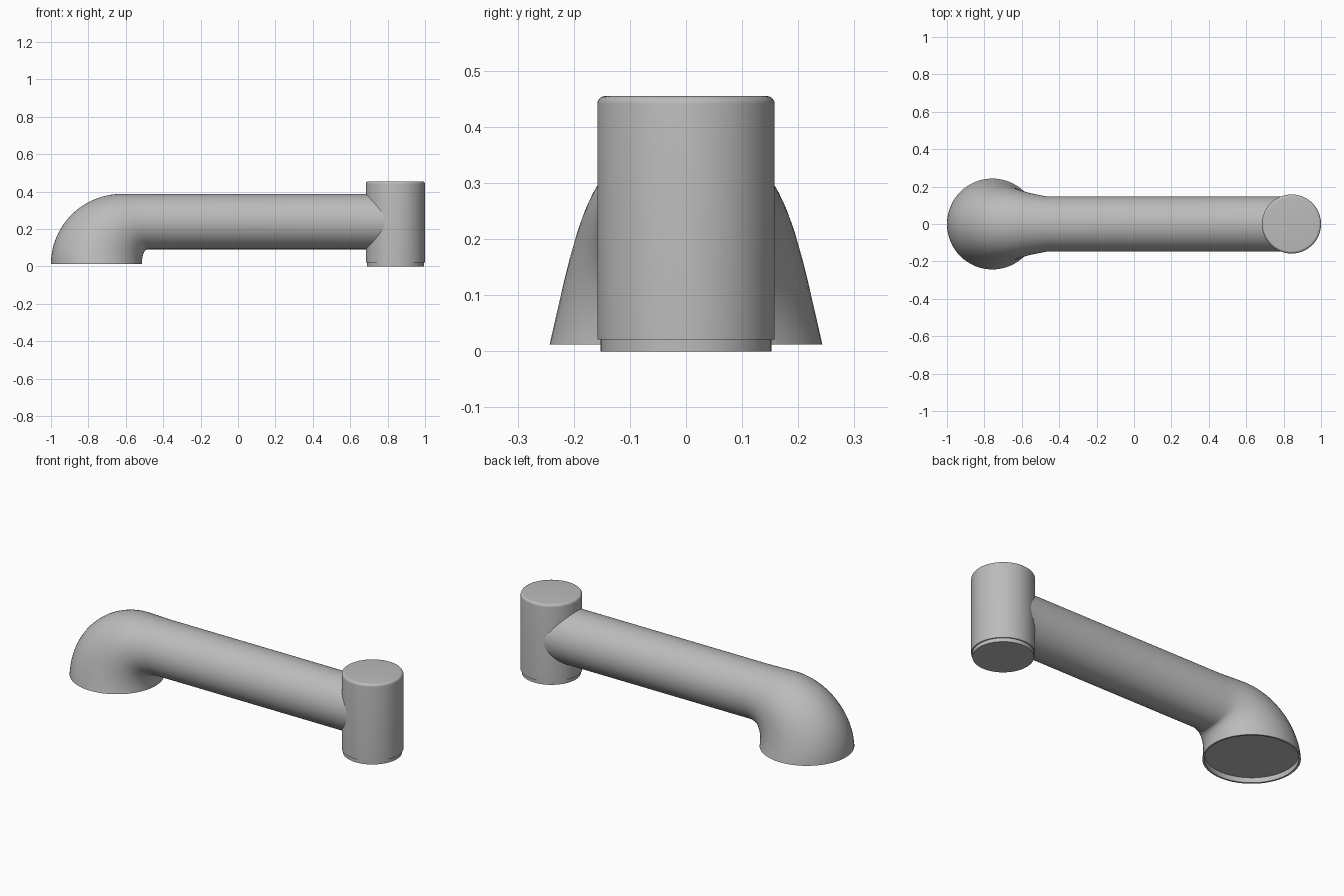
import bpy, bmesh, math
from mathutils import Vector

cube = bpy.data.objects.get("Cube")
if cube:
    bpy.data.objects.remove(cube, do_unlink=True)

grey = bpy.data.materials.new("light grey")
grey.use_nodes = True
colour = (0.5, 0.5, 0.5, 1)
grey.diffuse_color = colour
grey.node_tree.nodes["Principled BSDF"].inputs["Base Color"].default_value = colour

SIDES = 64


def skin(name, rings):
    """Join a chain of closed rings into a capped solid."""
    bm = bmesh.new()
    loops = [[bm.verts.new(p) for p in ring] for ring in rings]
    for a, b in zip(loops, loops[1:]):
        for i in range(SIDES):
            j = (i + 1) % SIDES
            bm.faces.new((a[i], a[j], b[j], b[i]))
    bm.faces.new(loops[0])
    bm.faces.new(loops[-1])
    bmesh.ops.recalc_face_normals(bm, faces=bm.faces)
    mesh = bpy.data.meshes.new(name)
    bm.to_mesh(mesh)
    bm.free()
    mesh.materials.append(grey)
    obj = bpy.data.objects.new(name, mesh)
    bpy.context.collection.objects.link(obj)
    bpy.ops.object.select_all(action="DESELECT")
    obj.select_set(True)
    bpy.context.view_layer.objects.active = obj
    bpy.ops.object.shade_smooth_by_angle(angle=math.radians(35))
    return obj


def ring(outer, inner, width):
    """Ellipse spanning two (x, z) points, with half width along y."""
    a, b = Vector((outer[0], 0, outer[1])), Vector((inner[0], 0, inner[1]))
    mid, half = (a + b) / 2, (a - b) / 2
    turns = [math.tau * i / SIDES for i in range(SIDES)]
    return [mid + half * math.cos(t) + Vector((0, width * math.sin(t), 0)) for t in turns]


def disc(x, z, r):
    return ring((x - r, z), (x + r, z), r)


# Flared elbow with a recessed mouth, running into the straight pipe
MOUTH_X, MOUTH_Z, MOUTH_R = -0.757, 0.012, 0.243
rings = [disc(MOUTH_X, MOUTH_Z + 0.028, MOUTH_R - 0.01),
         disc(MOUTH_X, MOUTH_Z, MOUTH_R - 0.01)]
STEPS = 28
for k in range(STEPS + 1):
    f = k / STEPS
    c, s = max(0, math.cos(f * math.pi / 2)), math.sin(f * math.pi / 2)
    outer = (-0.62 - 0.38 * c, MOUTH_Z + 0.376 * s)
    inner = (-0.475 - 0.039 * c ** 0.7, MOUTH_Z + 0.08 * s)
    rings.append(ring(outer, inner, MOUTH_R + (0.163 - MOUTH_R) * f))
for x, width in ((-0.47, 0.148), (0.84, 0.148)):
    rings.append(ring((x, 0.388), (x, 0.092), width))
skin("elbow_and_pipe", rings)

# Upright end fitting with a rounded top edge and a stepped foot
CX, R, TOP, BEVEL = 0.842, 0.158, 0.455, 0.014
rings = [disc(CX, 0, 0.152), disc(CX, 0.021, 0.152), disc(CX, 0.021, R)]
for k in range(7):
    t = k / 6 * math.pi / 2
    rings.append(disc(CX, TOP - BEVEL + BEVEL * math.sin(t), R - BEVEL + BEVEL * math.cos(t)))
skin("end_fitting", rings)
